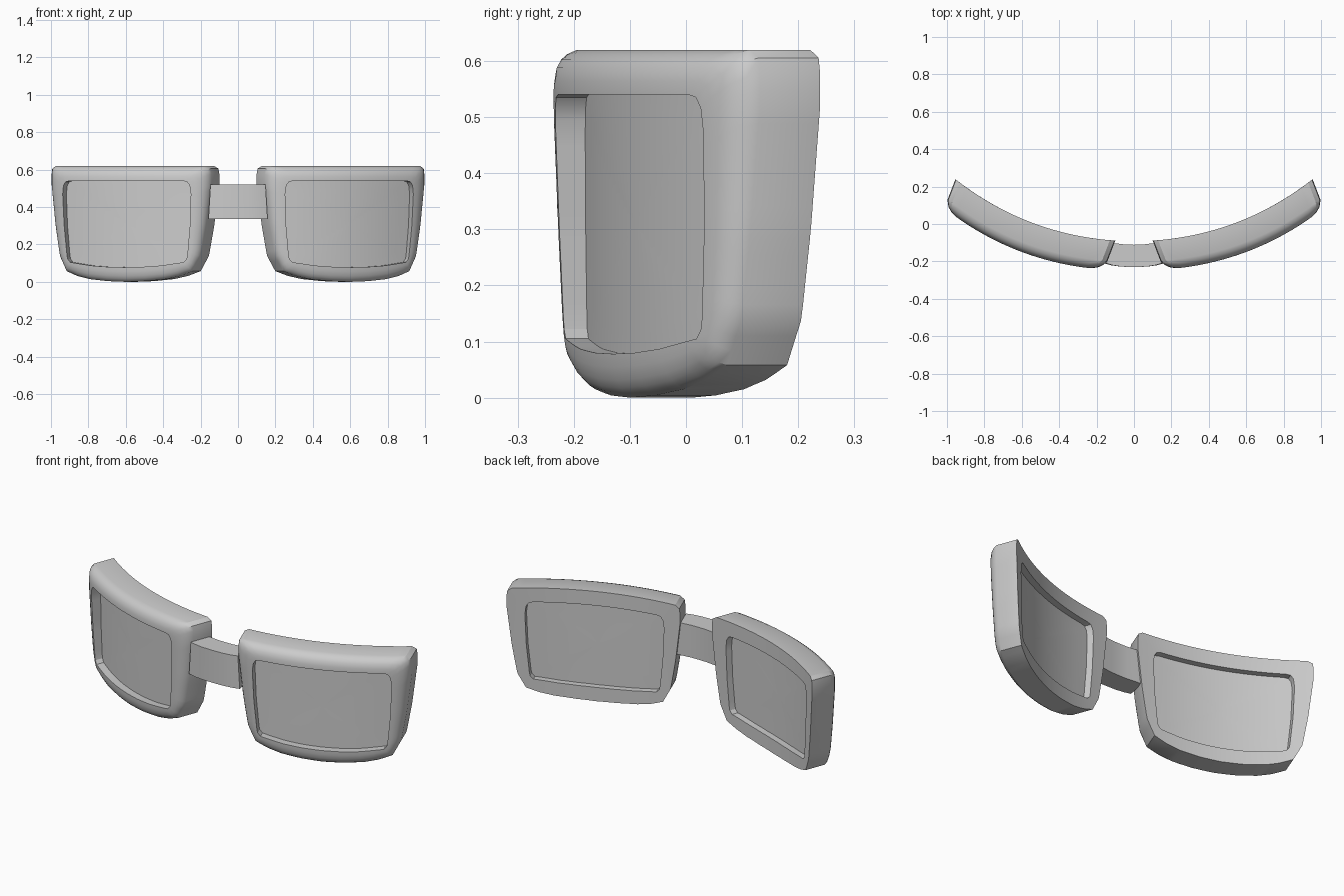
import bpy, bmesh, math
from mathutils import Vector

if "Cube" in bpy.data.objects:
    bpy.data.objects.remove(bpy.data.objects["Cube"])

ANG = math.radians(21)
U = Vector((math.cos(ANG), math.sin(ANG), 0))      # along the lens
W = Vector((math.sin(ANG), -math.cos(ANG), 0))     # outward from the lens
C = Vector((0.5275, 0.075, 0))
N = 20                                             # points per side


def place(u, z, t):
    """Local (u, height, thickness) to world, bent to a shallow arc."""
    if t > 0.115:                                  # rim is less proud low down
        t = 0.115 + (t - 0.115) * (0.6 + 0.65 * z)
    w = t + 0.07 * (1 - (u / 0.458) ** 2)
    return C + U * u + W * w + Vector((0, 0, z))


def resample(pts):
    pts = [Vector(p) for p in pts]
    lens = [(b - a).length for a, b in zip(pts, pts[1:])]
    out = []
    for i in range(N):
        d = sum(lens) * i / N
        for a, b, l in zip(pts, pts[1:], lens):
            if d <= l:
                out.append(a.lerp(b, d / l))
                break
            d -= l
    return out


def outline(right, bottom):
    """Closed symmetric outline from a right side (top to bottom) and half bottom."""
    flip = lambda ps: [(-u, z) for u, z in reversed(ps)]
    top = [(-right[0][0], right[0][1]), right[0]]
    bot = [right[-1]] + bottom
    bot += flip(bot)[1:]
    return [p for side in (top, right, bot, flip(right)) for p in resample(side)]


outer = outline([(.43, .62), (.451, .612), (.458, .595), (.458, .52), (.432, .30),
                 (.405, .14), (.362, .058)],
                [(.30, .033), (.22, .015), (.11, .004), (0, 0)])
hole = outline([(.325, .54), (.348, .535), (.362, .515), (.367, .47), (.36, .30),
                (.343, .125), (.325, .105)],
               [(.20, .087), (.10, .080), (0, .078)])
mid = Vector((0, .31))


def loft(bm, rows, closed):
    rings = [[bm.verts.new(place(p.x, p.y, t)) for p in pts] for pts, t in rows]
    pairs = list(zip(rings, rings[1:]))
    if closed:
        pairs.append((rings[-1], rings[0]))
    else:
        bm.faces.new(rings[0])
        bm.faces.new(rings[-1])
    for a, b in pairs:
        for i in range(len(a)):
            j = (i + 1) % len(a)
            bm.faces.new((a[i], a[j], b[j], b[i]))


def finish(name, bm, mirror, angle=30):
    bmesh.ops.recalc_face_normals(bm, faces=bm.faces)
    me = bpy.data.meshes.new(name)
    bm.to_mesh(me)
    bm.free()
    ob = bpy.data.objects.new(name, me)
    bpy.context.collection.objects.link(ob)
    bpy.ops.object.select_all(action='DESELECT')
    ob.select_set(True)
    bpy.context.view_layer.objects.active = ob
    bpy.ops.object.shade_smooth_by_angle(angle=math.radians(angle))
    if mirror:
        ob.modifiers.new("mirror", 'MIRROR')
    return ob


# frame rims: section runs from the hole back, round the outside, to the hole front
section = [(1, 0), (.5, 0), (0, 0), (0, .115), (.1, .135), (.22, .148), (.4, .159),
           (.7, .167), (1, .168)]
bm = bmesh.new()
loft(bm, [([o.lerp(h, f) for o, h in zip(outer, hole)], t) for f, t in section], True)
finish("frame_rims", bm, True)

# curved lenses set back inside the rims
bm = bmesh.new()
scales = [.05, .2, .4, .6, .8, 1.01]
rows = [(s, .035) for s in scales] + [(s, .107) for s in reversed(scales)]
loft(bm, [([mid + (h - mid) * s for h in hole], t) for s, t in rows], False)
finish("lenses", bm, True)

# nose bridge: plan profile extruded upwards, ends sunk into the rims
half = [(0, -.230), (.07, -.228), (.12, -.221), (.158, -.211),
        (.135, -.102), (.10, -.104), (.05, -.110), (0, -.111)]
plan = half + [(-x, y) for x, y in reversed(half[1:-1])]
bm = bmesh.new()
face = bm.faces.new([bm.verts.new((x, y, .337)) for x, y in plan])
ext = bmesh.ops.extrude_face_region(bm, geom=[face])
top = [v for v in ext["geom"] if isinstance(v, bmesh.types.BMVert)]
bmesh.ops.translate(bm, verts=top, vec=(0, 0, .183))
for v in top:
    v.co.x *= .93
finish("bridge", bm, False)
